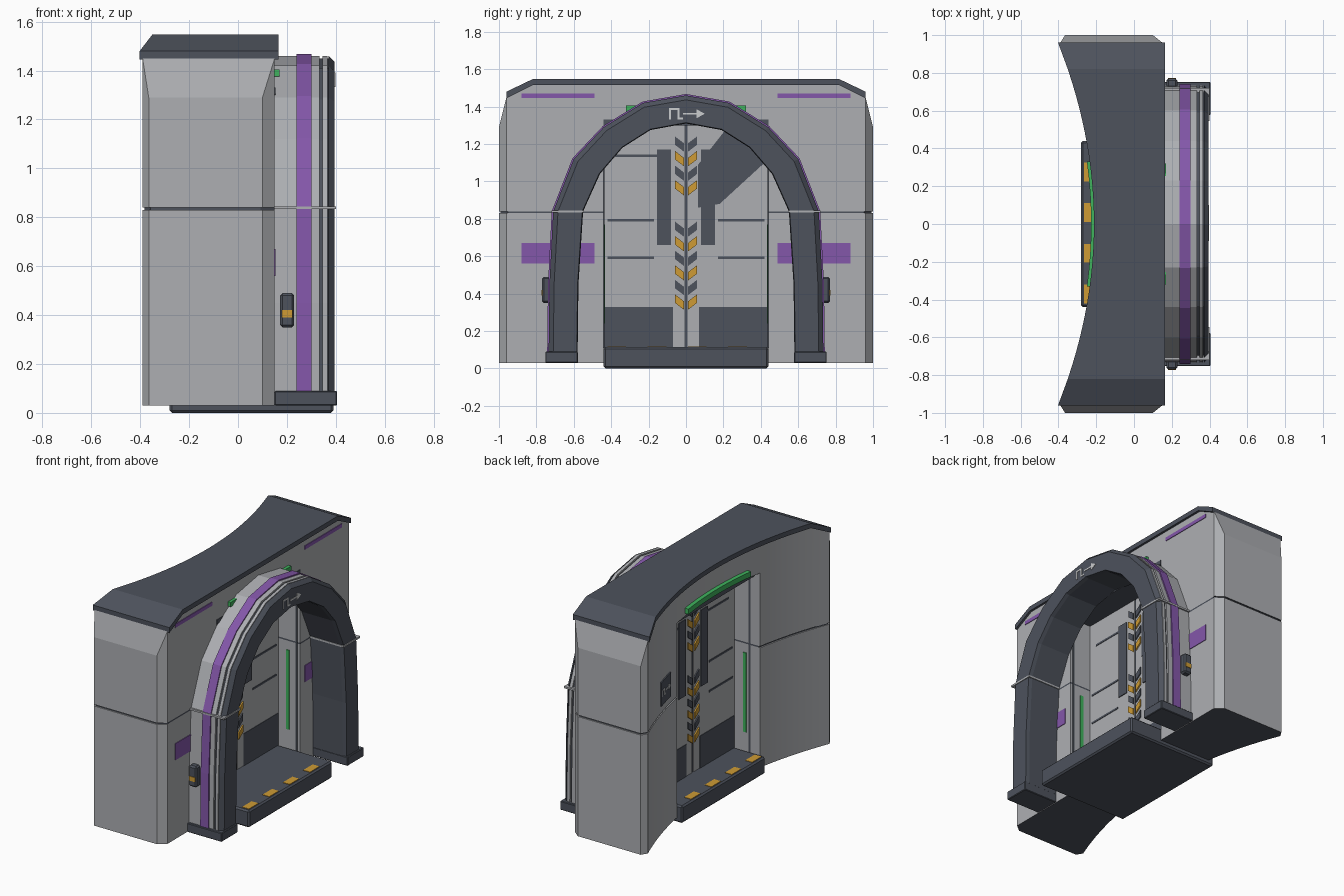
import bpy, bmesh, math
from mathutils import Matrix

cube = bpy.data.objects.get("Cube")
if cube:
    bpy.data.objects.remove(cube, do_unlink=True)


def material(name, r, g, b):
    m = bpy.data.materials.new(name)
    m.use_nodes = True
    m.diffuse_color = (r, g, b, 1)
    m.node_tree.nodes["Principled BSDF"].inputs["Base Color"].default_value = (r, g, b, 1)
    return m


GREY = material("light grey", .42, .43, .45)
DARK = material("slate", .075, .085, .108)
PURPLE = material("purple", .23, .095, .4)
ORANGE = material("orange", .62, .33, .035)
GREEN = material("green", .05, .45, .11)
WHITE = material("off white", .6, .61, .62)


def finish(name, bm, *mats):
    bmesh.ops.recalc_face_normals(bm, faces=bm.faces)
    me = bpy.data.meshes.new(name)
    bm.to_mesh(me)
    bm.free()
    for m in mats:
        me.materials.append(m)
    ob = bpy.data.objects.new(name, me)
    bpy.context.collection.objects.link(ob)
    return ob


def rect(y0, y1, z0, z1):
    return [(y0, z0), (y1, z0), (y1, z1), (y0, z1)]


def flip(poly):
    return [(-y, z) for y, z in poly]


def slab(name, mat, polys, x0, x1, mirror=False, front=None):
    """Extrude y-z outlines along x; front gives a different outline at x1."""
    bm = bmesh.new()
    if mirror:
        polys = polys + [flip(p) for p in polys]
    for p in polys:
        a = [bm.verts.new((x0, y, z)) for y, z in p]
        b = [bm.verts.new((x1, y, z)) for y, z in (front or p)]
        bm.faces.new(a)
        bm.faces.new(b[::-1])
        for i in range(len(a)):
            j = (i + 1) % len(a)
            bm.faces.new((a[i], a[j], b[j], b[i]))
    return finish(name, bm, mat)


def loft(name, mat, stations):
    """Skin rectangular sections (y, x0, x1, z0, z1) along y."""
    bm = bmesh.new()
    rings = [[bm.verts.new((x, y, z)) for x, z in ((x0, z0), (x1, z0), (x1, z1), (x0, z1))]
             for y, x0, x1, z0, z1 in stations]
    bm.faces.new(rings[0])
    bm.faces.new(rings[-1][::-1])
    for a, b in zip(rings, rings[1:]):
        for i in range(4):
            j = (i + 1) % 4
            bm.faces.new((a[i], a[j], b[j], b[i]))
    bmesh.ops.recalc_face_normals(bm, faces=bm.faces)
    # undersides are slate
    for f in bm.faces:
        f.material_index = int(f.normal.z < -.9)
    ob = finish(name, bm, mat, DARK)
    bpy.ops.object.select_all(action='DESELECT')
    ob.select_set(True)
    bpy.context.view_layer.objects.active = ob
    bpy.ops.object.shade_smooth_by_angle(angle=math.radians(10))
    return ob


def bevel(ob, width):
    mod = ob.modifiers.new("bevel", 'BEVEL')
    mod.width = width
    mod.segments = 1


def back(y):
    """Concave rear line of the wall."""
    return -.2 - .19 * (y / .96) ** 2


def steps(a, b, n):
    return [a + (b - a) * i / n for i in range(n + 1)]


# --- wall: two side blocks, split by a groove, and a lintel ---
def wall_top(y):
    return 1.52 if y <= .82 else 1.52 - (y - .82) * .5


def side_stations(z0, z1, inset=0):
    out = []
    for y in steps(.44, .82, 8) + steps(.82, .96, 3)[1:]:
        out.append((y - inset * (y > .9), back(y) + inset, .15, z0, z1 or wall_top(y)))
    out.append((1 - inset, -.365 + inset, .1 - inset, z0, z1 or 1.29))
    return out


for s, side in ((1, "left"), (-1, "right")):
    for name, z0, z1, inset in (("lower", .03, .83, 0), ("groove", .83, .84, .008), ("upper", .84, None, 0)):
        loft(f"{side}_wall_{name}", DARK if inset else GREY,
             [(s * y, *r) for y, *r in side_stations(z0, z1, inset)])
loft("lintel", GREY, [(y, back(y), .15, 1.33, 1.52) for y in steps(-.44, .44, 14)])
slab("lintel_soffit", DARK, [rect(-.44, .44, 1.3, 1.33)], -.2, .153)

# --- roof cap ---
ends = [(.96, 1.445, 1.48), (.82, 1.515, 1.547)]
roof = [(-y, a, b) for y, a, b in ends]
roof += [(y, *ends[1][1:]) for y in steps(-.82, .82, 24)[1:-1]]
roof += ends[::-1]
loft("roof_cap", DARK, [(y, back(y) - .012, .165, a, b) for y, a, b in roof])

# --- painted stripes and header lights ---
slab("wall_stripes", PURPLE, [rect(.49, .88, .56, .67), rect(.49, .88, 1.445, 1.47)], .15, .154, True)
slab("front_header_light", GREEN, [rect(-.32, .32, 1.375, 1.405)], .15, .17)
loft("rear_header_light", GREEN, [(y, back(y) - .027, back(y), 1.35, 1.385) for y in steps(-.33, .33, 10)])

# --- jamb grooves and light strips ---
for place, light, groove in (("front", .05, .12), ("rear", -.14, -.17)):
    slab(place + "_jamb_light", GREEN, [rect(.434, .44, .24, .77)], light, light + .022, True)
    slab(place + "_jamb_groove", DARK, [rect(.437, .44, .11, 1.3)], groove, groove + .012, True)

# --- sliding doors ---
slab("door_leaves", GREY, [rect(.009, .445, .1, 1.34)], -.05, -.01, True)
slab("door_seam", DARK, [rect(-.012, .012, .1, 1.34)], -.045, -.015)


def chevron(z):
    return [(.012, z - .04), (.058, z - .005), (.058, z + .04), (.012, z + .005)]


levels = [1.2 - .078 * i for i in range(4)] + [.745 - .078 * i for i in range(6)]
for place, x, d in (("front", -.01, .003), ("rear", -.05, -.003)):
    slab(place + "_kick_plates", DARK, [rect(.07, .437, .11, .33)], x, x + d, True)
    slab(place + "_handle_bars", DARK, [rect(.08, .155, .66, 1.17)], x, x + 2 * d, True)
    lines = [rect(.17, .42, z, z + .013) for z in (.585, .785)] + [rect(.155, .38, 1.13, 1.143)]
    slab(place + "_door_lines", DARK, lines, x, x + d, True)
    slab(place + "_dark_chevrons", DARK, [chevron(z) for z in levels[::2]], x, x + 2.6 * d, True)
    slab(place + "_orange_chevrons", ORANGE, [chevron(z) for z in levels[1::2]], x, x + 3 * d, True)
slab("door_diagonal_panel", DARK, [[(.065, .86), (.18, .88), (.42, 1.1), (.42, 1.3), (.23, 1.3), (.065, 1.09)]],
     -.01, -.005)

# --- threshold ---
bevel(slab("threshold", DARK, [rect(-.44, .44, 0, .115)], -.28, .39), .01)
dashes = [rect(y, y + .1, .114, .118) for y in (-.42, -.205, .01, .225)]
slab("rear_threshold_dashes", ORANGE, dashes, -.265, -.215)
slab("front_threshold_dashes", ORANGE, dashes, .325, .375)

# --- arch: layered rings between an outer and an inner line ---
OUTER = [(.735, .04), (.73, .45), (.71, .84), (.6, 1.12), (.44, 1.29), (.23, 1.42), (0, 1.46)]
INNER = [(.58, .04), (.575, .45), (.55, .84), (.46, 1.04), (.34, 1.18), (.19, 1.275), (0, 1.31)]


def arch_line(t):
    half = [(a + (c - a) * t, b + (d - b) * t) for (a, b), (c, d) in zip(OUTER, INNER)]
    return half + flip(half[-2::-1])


def ring(t0, t1=1):
    return arch_line(t0) + arch_line(t1)[::-1]


slab("arch_core", DARK, [ring(.07)], .15, .37)
slab("arch_sleeve", GREY, [ring(0, .2)], .15, .333)
slab("arch_purple_band", PURPLE, [ring(-.05, .15)], .24, .3)
slab("arch_thin_band", GREY, [ring(0, .2)], .346, .366)
slab("arch_front", DARK, [ring(0)], .37, .395, front=ring(.16, .97))
clamp = [[(.545, .833), (.72, .833), (.72, .845), (.545, .845)]]
slab("arch_clamps", GREY, clamp, .15, .4, True)
bevel(slab("arch_feet", DARK, [rect(.578, .752, .03, .09)], .15, .405, True), .004)

# --- call boxes on the arch sides ---
bevel(slab("call_boxes", DARK, [rect(.72, .77, .35, .49)], .172, .23, True), .01)
slab("call_box_marks", ORANGE, [rect(.76, .773, .39, .42)], .18, .222, True)


# --- doorway-and-arrow pictograms ---
def pictogram(name, matrix):
    shapes = [rect(-.09, -.08, -.03, .03), rect(-.09, -.035, .02, .03), rect(-.045, -.035, -.03, .03),
              rect(-.035, -.015, -.03, -.02), rect(-.015, .06, -.005, .005),
              [(.055, -.025), (.1, 0), (.055, .025)]]
    slab(name, WHITE, shapes, 0, .005).matrix_world = matrix


pictogram("arch_pictogram", Matrix.Translation((.393, 0, 1.362)))
loft("rear_plaque", DARK, [(y, back(y) - .008, back(y), .89, 1.05) for y in steps(.54, .7, 3)])
turn = Matrix.Rotation(math.pi + .25, 4, 'Z') @ Matrix.Scale(.75, 4)
pictogram("rear_pictogram", Matrix.Translation((back(.62) - .007, .62, .97)) @ turn)
